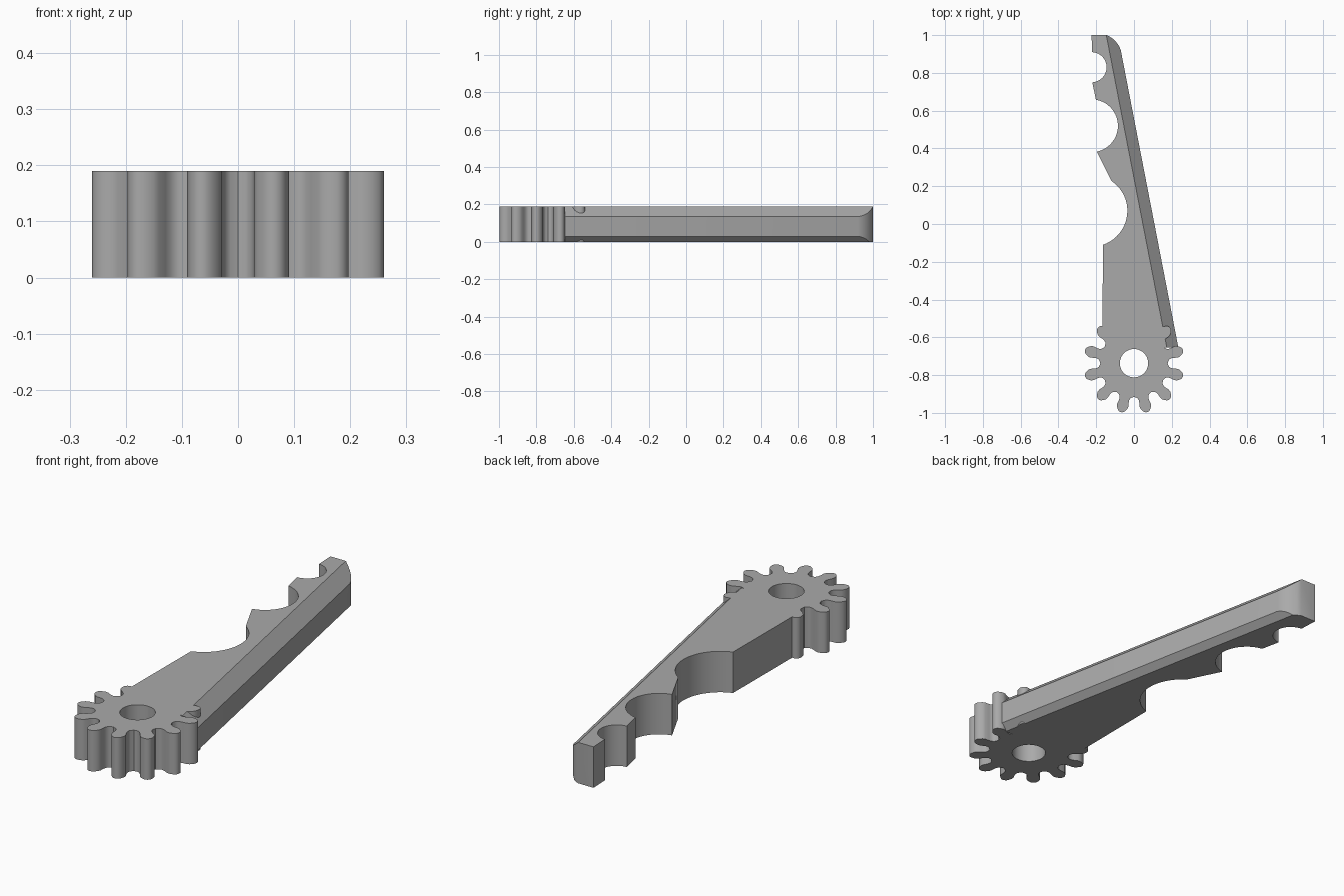
import bpy, bmesh, math
from mathutils import Vector

cube = bpy.data.objects.get("Cube")
if cube:
    bpy.data.objects.remove(cube, do_unlink=True)

THICK = 0.19
HUB = Vector((0, -0.737))

steel = bpy.data.materials.new("grey_steel")
steel.use_nodes = True
GREY = (0.40, 0.40, 0.40, 1)
steel.diffuse_color = GREY
steel.node_tree.nodes["Principled BSDF"].inputs["Base Color"].default_value = GREY


def prism(name, outline, z0=0.0, z1=THICK, cuts=()):
    """Extrude an outline upward, then trim it with (point, normal) planes."""
    bm = bmesh.new()
    face = bm.faces.new([bm.verts.new((x, y, z0)) for x, y in outline])
    ext = bmesh.ops.extrude_face_region(bm, geom=[face])["geom"]
    bmesh.ops.translate(bm, vec=(0, 0, z1 - z0),
                        verts=[g for g in ext if isinstance(g, bmesh.types.BMVert)])
    for point, normal in cuts:
        bmesh.ops.bisect_plane(bm, geom=bm.verts[:] + bm.edges[:] + bm.faces[:], dist=1e-5,
                               plane_co=point, plane_no=normal, clear_outer=True)
        bmesh.ops.holes_fill(bm, edges=[e for e in bm.edges if e.is_boundary], sides=0)
    bmesh.ops.recalc_face_normals(bm, faces=bm.faces[:])
    mesh = bpy.data.meshes.new(name)
    bm.to_mesh(mesh)
    bm.free()
    mesh.materials.append(steel)
    ob = bpy.data.objects.new(name, mesh)
    bpy.context.collection.objects.link(ob)
    return ob


def combine(target, other, operation):
    """Apply a boolean and discard the second object."""
    mod = target.modifiers.new(operation.lower(), 'BOOLEAN')
    mod.operation, mod.solver, mod.object = operation, 'EXACT', other
    bpy.context.view_layer.objects.active = target
    bpy.ops.object.modifier_apply(modifier=mod.name)
    bpy.data.objects.remove(other, do_unlink=True)


def scallop(cy, r, y_top, y_bottom, steps=20):
    """Arc bulging into the arm, from its upper to its lower end."""
    a, b = math.asin((y_top - cy) / r), math.asin((y_bottom - cy) / r)
    return [(-0.225 + r * math.cos(a + (b - a) * i / steps),
             cy + r * math.sin(a + (b - a) * i / steps)) for i in range(steps + 1)]


# Arm: scalloped left edge, straight bevelled right edge, rounded tip
edge_top, edge_end = Vector((-0.07, 0.92, 0)), Vector((0.235, -0.655, 0))
along = (edge_end - edge_top).normalized()
out = Vector((-along.y, along.x, 0))
tip_start, tip_ctrl = Vector((-0.145, 1)), Vector((-0.088, 0.975))
tip = []
for i in range(7):
    t = i / 6
    tip.append(tuple(tip_start * (1 - t) ** 2 + tip_ctrl * 2 * t * (1 - t) + edge_top.xy * t * t))

outline = [(-0.225, 1)]
outline += scallop(0.83, 0.08, 0.9099, 0.7501)
outline += scallop(0.52, 0.14, 0.658, 0.383)
outline += scallop(0.07, 0.19, 0.228, -0.11)
outline += [(-0.167, -0.565), (-0.1, -0.62), (0.1, -0.655), tuple(edge_end.xy)]
outline += tip[::-1]

up = Vector((0, 0, 1))
bevels = [(edge_top + up * 0.135, out * 0.055 + up * 0.06),
          (edge_top + up * 0.03, out - up)]
arm = prism("gear_lever", outline, cuts=bevels)

# Gear: twelve rounded teeth given as radius and half width
half = [(0.18, 0.034), (0.186, 0.029), (0.197, 0.026), (0.21, 0.027), (0.23, 0.031),
        (0.243, 0.029), (0.255, 0.022), (0.264, 0.014), (0.268, 0.005)]
tooth = [(r, -w) for r, w in half] + [(r, w) for r, w in reversed(half)]
teeth = []
for k in range(12):
    a = math.radians(15 + 30 * k)
    teeth += [(HUB.x + r * math.cos(a) - w * math.sin(a),
               HUB.y + r * math.sin(a) + w * math.cos(a)) for r, w in tooth]
    a += math.radians(15)
    teeth.append((HUB.x + 0.178 * math.cos(a), HUB.y + 0.178 * math.sin(a)))
combine(arm, prism("gear", teeth), 'UNION')

# Shaft hole
ring = [i * math.tau / 40 for i in range(40)]
hole = prism("hole_cutter", [(HUB.x + 0.075 * math.cos(a), HUB.y + 0.075 * math.sin(a))
                             for a in ring], -0.1, THICK + 0.1)
combine(arm, hole, 'DIFFERENCE')

bpy.ops.object.select_all(action='DESELECT')
arm.select_set(True)
bpy.context.view_layer.objects.active = arm
bpy.ops.object.shade_smooth_by_angle(angle=math.radians(30))
